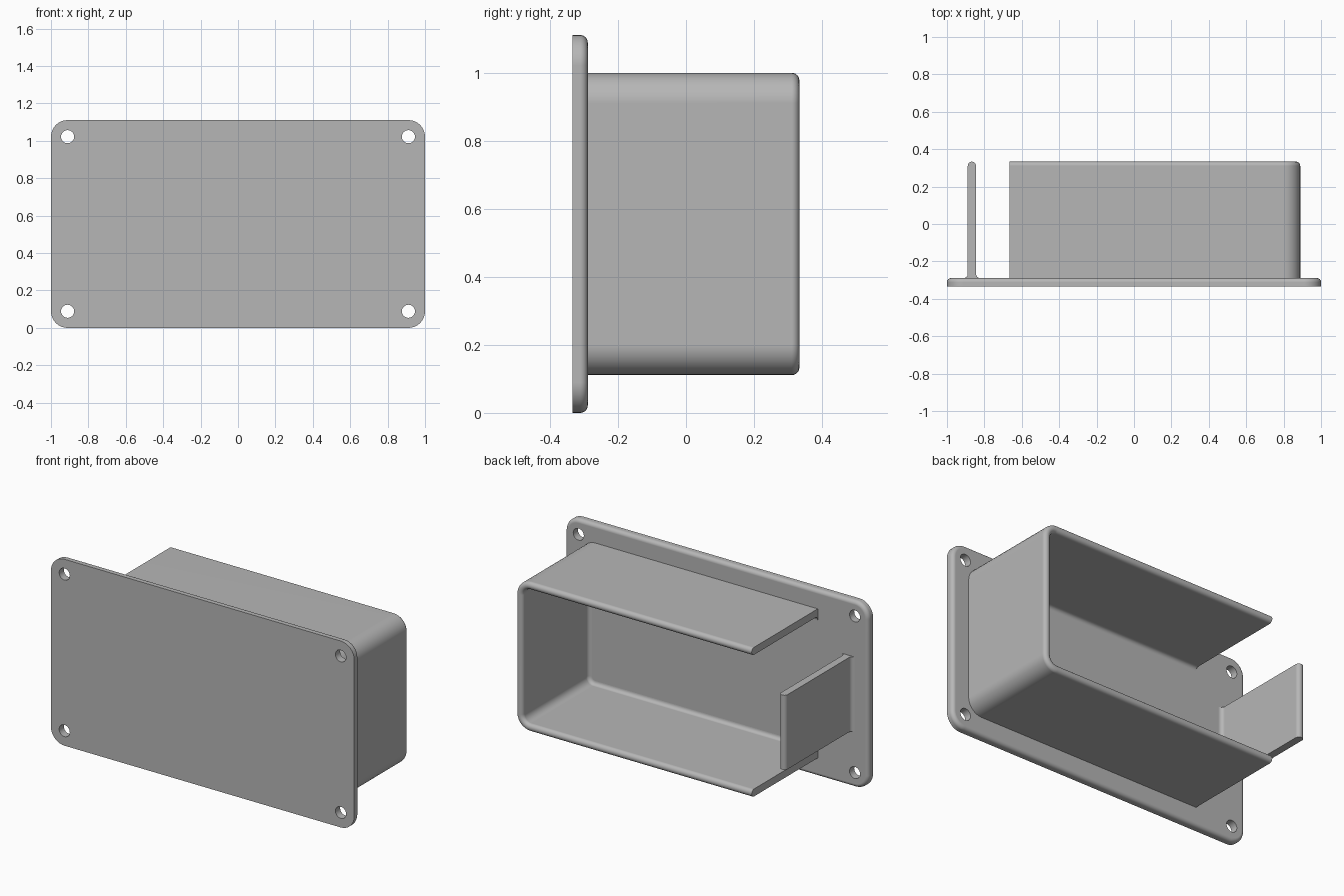
import bpy, bmesh
from math import sin, cos, pi, radians
from mathutils import Vector, Matrix

if "Cube" in bpy.data.objects:
    bpy.data.objects.remove(bpy.data.objects["Cube"])

U = 2 / 45                      # one wall thickness
WIDTH, HEIGHT, DEPTH = 45 * U, 25 * U, 15 * U
FRONT, BACK = -DEPTH / 2, DEPTH / 2
PLATE_BACK = FRONT + U
CORNER, ROUND = 2 * U, U / 2

grey = bpy.data.materials.new("light grey plastic")
grey.use_nodes = True
grey.diffuse_color = (0.47, 0.47, 0.47, 1)
grey.node_tree.nodes["Principled BSDF"].inputs["Base Color"].default_value = grey.diffuse_color


def arc(cx, cy, r, start, end, steps=8):
    """Points on an arc, angles in degrees."""
    angles = [radians(start + (end - start) * i / steps) for i in range(steps + 1)]
    return [(cx + r * cos(a), cy + r * sin(a)) for a in angles]


def make_object(name, bm):
    bmesh.ops.recalc_face_normals(bm, faces=bm.faces)
    mesh = bpy.data.meshes.new(name)
    bm.to_mesh(mesh)
    bm.free()
    mesh.materials.append(grey)
    obj = bpy.data.objects.new(name, mesh)
    bpy.context.collection.objects.link(obj)
    return obj


def smooth(obj):
    bpy.ops.object.select_all(action='DESELECT')
    obj.select_set(True)
    bpy.context.view_layer.objects.active = obj
    bpy.ops.object.shade_smooth_by_angle(angle=radians(30))
    weighted = obj.modifiers.new("even shading", 'WEIGHTED_NORMAL')
    weighted.keep_sharp = True


def loft(name, rings, solid_profile):
    """Skin rings of points; solid_profile closes across rings, otherwise along them."""
    bm = bmesh.new()
    rows = [[bm.verts.new(p) for p in ring] for ring in rings]
    n, m = len(rows), len(rows[0])
    for i in range(n if solid_profile else n - 1):
        a, b = rows[i], rows[(i + 1) % n]
        for j in range(m - 1 if solid_profile else m):
            k = (j + 1) % m
            bm.faces.new((a[j], a[k], b[k], b[j]))
    if solid_profile:
        bm.faces.new([r[0] for r in rows])
        bm.faces.new([r[-1] for r in rows])
    else:
        bm.faces.new(rows[0])
        bm.faces.new(rows[-1])
    return make_object(name, bm)


# Mounting plate: rounded rectangle with a rounded back edge
def plate_ring(inset, y):
    x, z, points = WIDTH / 2 - CORNER, HEIGHT / 2 - CORNER, []
    for sx, sz, start in ((1, 1, 0), (-1, 1, 90), (-1, -1, 180), (1, -1, 270)):
        points += arc(sx * x, HEIGHT / 2 + sz * z, CORNER - inset, start, start + 90)
    return [(px, y, pz) for px, pz in points]


edge = [(0, FRONT)] + arc(ROUND, PLATE_BACK - ROUND, ROUND, 180, 90)
plate = loft("mounting_plate", [plate_ring(t, y) for t, y in edge], False)

# Screw holes in the four corners
bm = bmesh.new()
for sx in (-1, 1):
    for z in (CORNER, HEIGHT - CORNER):
        place = Matrix.Translation(Vector((sx * (WIDTH / 2 - CORNER), FRONT, z)))
        bmesh.ops.create_cone(bm, cap_ends=True, segments=32, radius1=0.035, radius2=0.035,
                              depth=4 * U, matrix=place @ Matrix.Rotation(pi / 2, 4, 'X'))
cutter = make_object("hole_cutter", bm)
cutter.hide_render = True
cut = plate.modifiers.new("screw holes", 'BOOLEAN')
cut.operation, cut.solver, cut.object = 'DIFFERENCE', 'EXACT', cutter
bpy.context.view_layer.objects.active = plate
bpy.ops.object.modifier_apply(modifier=cut.name)
bpy.data.objects.remove(cutter)
smooth(plate)

# Wall cross-section pieces as (distance inward, y)
SUNK = PLATE_BACK - U / 4
rim = arc(ROUND, BACK - ROUND, ROUND, 180, 0, 12)
inner_foot = arc(U + ROUND, PLATE_BACK + ROUND, ROUND, 180, 270) + [(U + ROUND, SUNK)]
outer_foot = [(-ROUND, SUNK)] + arc(-ROUND, PLATE_BACK + ROUND, ROUND, 270, 360)

# Three-sided housing, open at the back and at the right end
RIGHT_END, LEFT_SIDE = -15 * U, 20 * U
BOTTOM, TOP = 2.5 * U, HEIGHT - 2.5 * U


def housing_path(inset, y):
    x, r = LEFT_SIDE - CORNER, CORNER - inset
    path = [(RIGHT_END, TOP - inset)]
    path += arc(x, TOP - CORNER, r, 90, 0) + arc(x, BOTTOM + CORNER, r, 0, -90)
    path += [(RIGHT_END, BOTTOM + inset)]
    return [(px, y, pz) for px, pz in path]


section = [(0, SUNK)] + rim + inner_foot
smooth(loft("housing_wall", [housing_path(t, y) for t, y in section], True))

# Free-standing tab beside the open end
section = outer_foot + rim + inner_foot
half = 5 * U
tab = [[(-20 * U + t, y, HEIGHT / 2 + s * half) for s in (-1, 1)] for t, y in section]
smooth(loft("end_tab", tab, True))
